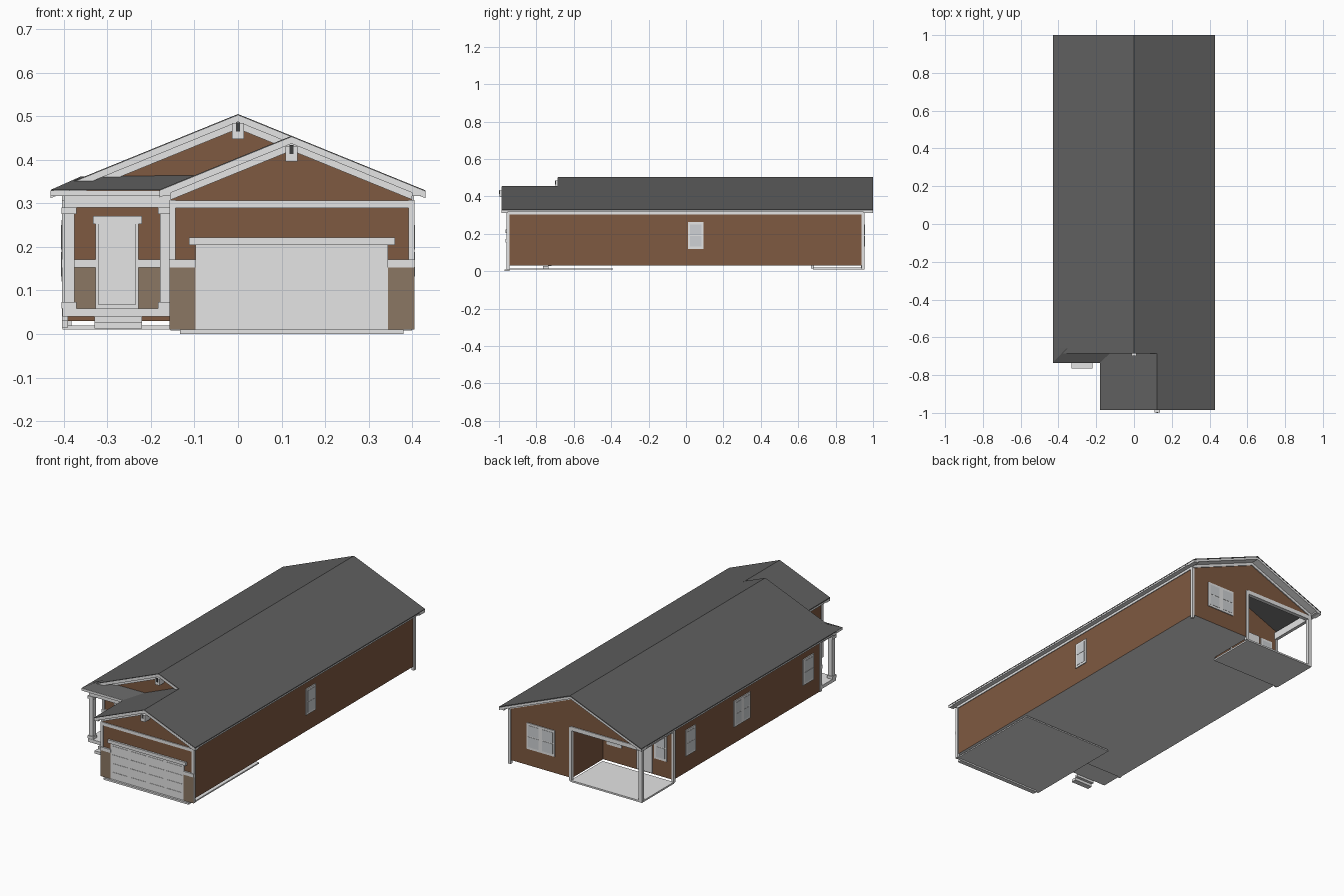
import bpy, bmesh

if "Cube" in bpy.data.objects:
    bpy.data.objects.remove(bpy.data.objects["Cube"])

def material(name, rgb):
    m = bpy.data.materials.new(name)
    m.diffuse_color = (*rgb, 1)
    m.use_nodes = True
    m.node_tree.nodes["Principled BSDF"].inputs["Base Color"].default_value = m.diffuse_color
    return m

BROWN = material("brown_siding", (0.21, 0.10, 0.052))
WHITE = material("white_trim", (0.78, 0.78, 0.78))
ROOF = material("dark_shingle", (0.115, 0.115, 0.115))
STONE = material("tan_stone", (0.26, 0.185, 0.127))
GLASS = material("pale_glass", (0.62, 0.64, 0.66))
DARK = material("vent_dark", (0.05, 0.05, 0.05))

def prism(name, pts, a, b, mat, axis="y", under=None):
    """Extrude a profile: xz points along y, or xy points along z."""
    bm = bmesh.new()
    place = (lambda p, t: (p[0], t, p[1])) if axis == "y" else (lambda p, t: (p[0], p[1], t))
    lo = [bm.verts.new(place(p, a)) for p in pts]
    hi = [bm.verts.new(place(p, b)) for p in pts]
    bm.faces.new(lo)
    bm.faces.new(hi[::-1])
    n = len(pts)
    for i in range(n):
        bm.faces.new((lo[i], hi[i], hi[(i + 1) % n], lo[(i + 1) % n]))
    bmesh.ops.recalc_face_normals(bm, faces=bm.faces)
    me = bpy.data.meshes.new(name)
    me.materials.append(mat)
    if under:
        me.materials.append(under)
        bm.normal_update()
        for f in bm.faces:
            f.material_index = int(f.normal.z < -0.9)
    bm.to_mesh(me)
    bm.free()
    ob = bpy.data.objects.new(name, me)
    bpy.context.collection.objects.link(ob)
    return ob

def box(name, x0, x1, y0, y1, z0, z1, mat=WHITE):
    return prism(name, [(x0, y0), (x1, y0), (x1, y1), (x0, y1)], z0, z1, mat, "z")

SL = 0.407                       # roof pitch
main = lambda x: 0.505 - SL * abs(x)
gar = lambda x: 0.455 - SL * abs(x - 0.123)

def slab(name, h, xs, y0, y1, top, bottom, mat):
    """Band following roof line h between two depths below it."""
    up = [(x, h(x) - top) for x in xs]
    prism(name, up + [(x, h(x) - bottom) for x in reversed(xs)], y0, y1, mat)

# Walls: one footprint with entry recess in front and patio recess behind
foot = [(-0.155, -0.955), (0.4, -0.955), (0.4, 0.95), (0.024, 0.95),
        (0.024, 0.68), (-0.4, 0.68), (-0.4, -0.59), (-0.155, -0.59)]
prism("house_walls", foot, 0.03, 0.32, BROWN, "z", WHITE)
gable = [(-0.4, 0.32), (0.4, 0.32), (0.4, main(0.4) - 0.006), (0, 0.499), (-0.4, main(0.4) - 0.006)]
prism("main_attic", gable, -0.66, 0.68, BROWN)
prism("rear_gable", gable, 0.935, 0.95, BROWN)
box("rear_gable_base", -0.4, 0.024, 0.935, 0.95, 0.305, 0.325, BROWN)
prism("garage_attic", [(-0.155, 0.32), (0.4, 0.32), (0.4, gar(0.4) - 0.006), (0.123, 0.449),
                       (-0.155, gar(-0.155) - 0.006)], -0.955, -0.66, BROWN)

# Roof planes
slab("main_roof_left", main, [-0.43, 0], -0.685, 1.0, 0, 0.006, ROOF)
slab("main_roof_right", main, [0, 0.123], -0.685, 1.0, 0, 0.006, ROOF)
slab("long_roof_right", main, [0.123, 0.43], -0.985, 1.0, 0, 0.006, ROOF)
slab("garage_roof_left", gar, [-0.18, 0.123], -0.985, -0.66, 0, 0.006, ROOF)

# Rake boxes on the gable overhangs, frieze boards on the gable walls
for nm, h, xs, y0, y1, yw in [
        ("rear", main, [-0.43, 0, 0.43], 0.95, 0.999, (0.95, 0.955)),
        ("front", main, [-0.43, 0, 0.123], -0.686, -0.66, (-0.666, -0.66)),
        ("garage", gar, [-0.18, 0.123, 0.43], -0.986, -0.955, (-0.961, -0.955))]:
    slab(nm + "_rake", h, xs, y0, y1, 0.003, 0.018, WHITE)
    inner = [max(xs[0], -0.4 if nm != "garage" else -0.155), xs[1], min(xs[2], 0.4)]
    slab(nm + "_frieze", h, inner, *yw, 0.017, 0.034, WHITE)

# Boxed eaves and frieze under them
box("right_eave", 0.4, 0.429, -0.985, 0.999, 0.317, 0.328)
box("left_eave", -0.429, -0.4, -0.735, 0.999, 0.317, 0.328)
box("garage_left_eave", -0.18, -0.155, -0.985, -0.66, 0.317, 0.328)
box("right_frieze", 0.4, 0.404, -0.955, 0.95, 0.304, 0.318)
box("left_frieze", -0.404, -0.4, -0.59, 0.95, 0.304, 0.318)

# Entry porch: hipped skirt roof, ceiling, beams
bm = bmesh.new()
v = [bm.verts.new(p) for p in [(-0.43, -0.735, 0.331), (-0.175, -0.735, 0.331), (-0.1, -0.66, 0.364),
                               (-0.36, -0.66, 0.362), (-0.43, -0.66, 0.331)]]
bm.faces.new((v[0], v[1], v[2], v[3]))
bm.faces.new((v[0], v[3], v[4]))
me = bpy.data.meshes.new("porch_skirt_roof")
me.materials.append(ROOF)
bm.to_mesh(me)
bm.free()
bpy.context.collection.objects.link(bpy.data.objects.new("porch_skirt_roof", me))
box("porch_ceiling", -0.43, -0.155, -0.735, -0.59, 0.317, 0.330)
box("porch_beam_front", -0.4, -0.155, -0.715, -0.69, 0.29, 0.318)
box("porch_beam_side", -0.4, -0.378, -0.69, -0.59, 0.29, 0.318)
box("porch_floor", -0.403, -0.155, -0.72, -0.59, 0.04, 0.058)
box("porch_step_lower", -0.33, -0.22, -0.765, -0.735, 0.012, 0.027)
box("porch_step_upper", -0.33, -0.22, -0.737, -0.72, 0.027, 0.04)
for nm, x in [("left", -0.388), ("right", -0.167)]:
    box("porch_column_" + nm, x - 0.012, x + 0.012, -0.714, -0.69, 0.058, 0.29)
    for part, z in [("base", 0.058), ("cap", 0.275)]:
        box(f"porch_column_{nm}_{part}", x - 0.017, x + 0.017, -0.719, -0.685, z, z + 0.015)

# Entry wall: stone wainscot, band, front door
box("entry_stone", -0.4, -0.155, -0.596, -0.59, 0.058, 0.155, STONE)
box("entry_band", -0.405, -0.155, -0.60, -0.59, 0.153, 0.171)
box("front_door_frame", -0.327, -0.228, -0.603, -0.59, 0.058, 0.255)
box("front_door_header", -0.333, -0.221, -0.606, -0.59, 0.253, 0.271)
box("front_door", -0.32, -0.235, -0.607, -0.59, 0.066, 0.253)

# Garage front
F = -0.955
for nm, x0, x1 in [("left", -0.157, -0.098), ("right", 0.345, 0.404)]:
    box("garage_stone_" + nm, x0, x1, F - 0.006, F, 0.01, 0.155, STONE)
    box("garage_band_" + nm, x0 - 0.002, x1 + 0.002, F - 0.009, F, 0.153, 0.171)
box("garage_frieze", -0.157, 0.403, F - 0.005, F, 0.289, 0.306)
box("garage_header", -0.112, 0.36, F - 0.01, F, 0.204, 0.222)
box("garage_door", -0.098, 0.345, F - 0.004, F + 0.01, 0.01, 0.204)
for i in range(4):
    for j in range(4):
        x, z = -0.085 + i * 0.109, 0.02 + j * 0.0475
        box("garage_door_panel", x, x + 0.092, F - 0.006, F - 0.003, z, z + 0.03)
box("driveway_apron", -0.133, 0.38, F - 0.015, F + 0.01, 0.0, 0.01)
box("garage_slab", -0.155, 0.4, F, -0.39, 0.008, 0.015)

# Gable vents on brackets
for nm, x, z, y0, y1 in [("main", 0.0, 0.448, -0.70, -0.66), ("garage", 0.123, 0.396, -1.0, F)]:
    box(nm + "_vent_bracket", x - 0.014, x + 0.014, y0 + 0.002, y1, z, z + 0.036)
    box(nm + "_vent_slot", x - 0.005, x + 0.005, y0, y0 + 0.004, z + 0.017, z + 0.038, DARK)

# Corner boards
for nm, x, y, z in [("front_right", 0.398, F + 0.005, 0.01), ("front_left", -0.15, F + 0.005, 0.01),
                    ("back_right", 0.398, 0.948, 0.01), ("patio_inner", 0.03, 0.948, 0.015),
                    ("patio_left", -0.397, 0.677, 0.015), ("entry_left", -0.397, -0.588, 0.03)]:
    box("corner_board_" + nm, x - 0.007, x + 0.007, y - 0.01, y + 0.007, z, 0.308)

# Rear patio: slab, post, beams
box("patio_slab", -0.403, 0.028, 0.68, 0.955, 0.01, 0.019)
box("patio_post", -0.402, -0.382, 0.935, 0.955, 0.019, 0.3)
box("patio_beam_rear", -0.402, 0.028, 0.933, 0.955, 0.29, 0.312)
box("patio_beam_side", -0.402, -0.384, 0.68, 0.935, 0.29, 0.33)

def window(name, face, wall, c, w, units=1, z0=0.12, z1=0.262):
    """Frame plate plus sash panes on a wall; face is '+x', '-x' or '+y'."""
    s = -1 if face[0] == "-" else 1
    def plate(nm, a, b, lo, hi, t, mat):
        d = sorted((wall, wall + s * t))
        if face[1] == "x":
            box(nm, *d, a, b, lo, hi, mat)
        else:
            box(nm, a, b, *d, lo, hi, mat)
    plate(name + "_frame", c - w / 2, c + w / 2, z0, z1, 0.005, WHITE)
    u, mid = w / units, (z0 + z1) / 2
    for i in range(units):
        a = c - w / 2 + i * u
        for lo, hi in [(z0 + 0.012, mid - 0.003), (mid + 0.003, z1 - 0.012)]:
            plate(name + "_pane", a + 0.011, a + u - 0.011, lo, hi, 0.0065, GLASS)

window("right_window", "+x", 0.4, 0.052, 0.082)
window("left_rear_window", "-x", -0.4, 0.535, 0.085)
window("left_middle_window", "-x", -0.4, 0.09, 0.14, 2)
window("left_front_window", "-x", -0.4, -0.48, 0.09)
window("rear_window", "+y", 0.95, 0.21, 0.17, 2)
window("patio_window_inner", "+y", 0.68, -0.045, 0.09)
window("patio_window_outer", "+y", 0.68, -0.325, 0.075)
box("patio_door_frame", -0.275, -0.18, 0.68, 0.686, 0.035, 0.265)
box("patio_door", -0.267, -0.188, 0.68, 0.689, 0.04, 0.255)
